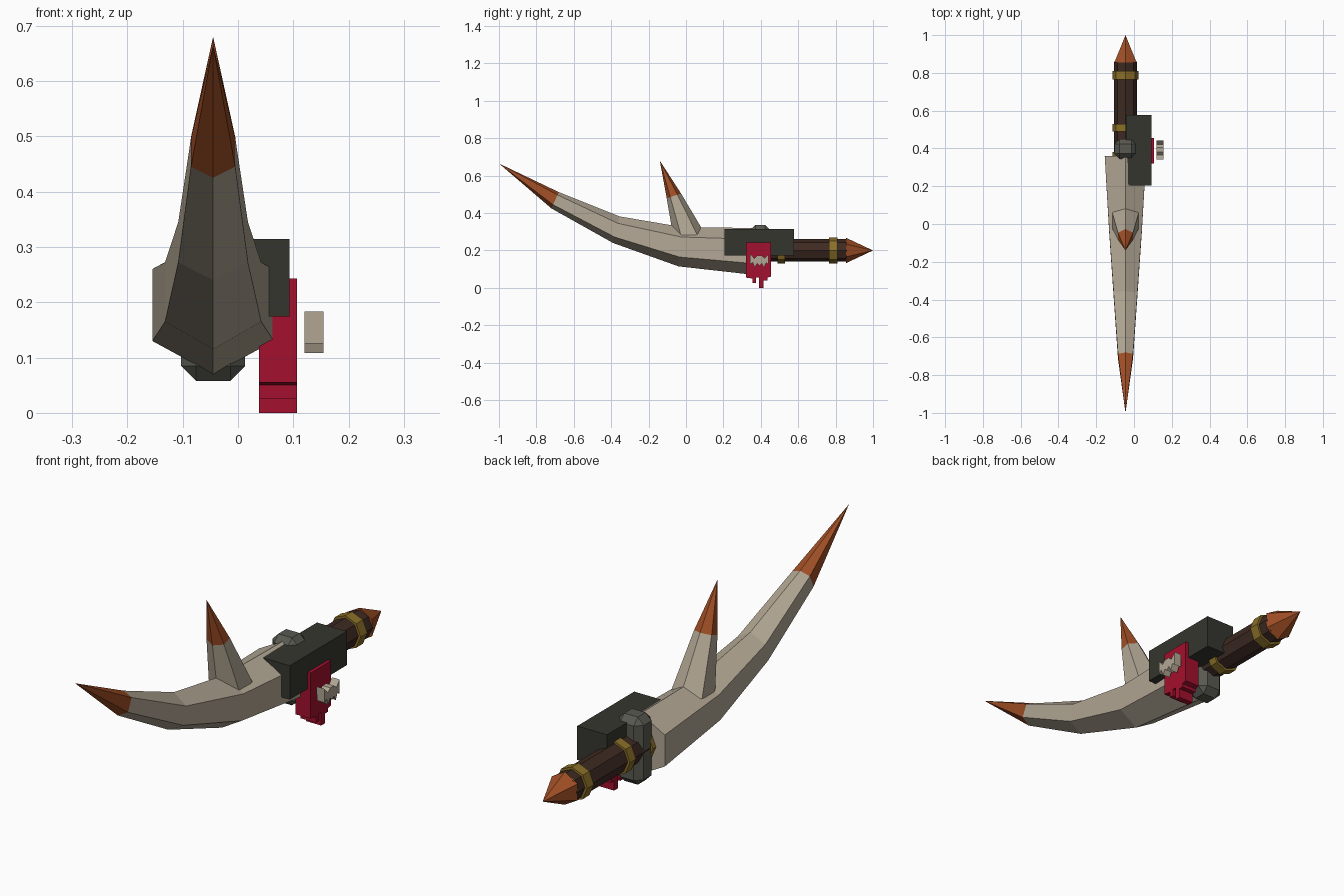
import bpy, bmesh, math

cube = bpy.data.objects.get("Cube")
if cube:
    bpy.data.objects.remove(cube, do_unlink=True)

AXIS_X, GRIP_Z = -0.045, 0.2


def material(name, rgb):
    m = bpy.data.materials.new(name)
    m.use_nodes = True
    m.diffuse_color = (*rgb, 1)
    m.node_tree.nodes["Principled BSDF"].inputs["Base Color"].default_value = (*rgb, 1)
    return m


bone = material("bone", (0.45, 0.39, 0.30))
rust = material("rust orange", (0.35, 0.077, 0.019))
wood = material("dark wood", (0.048, 0.023, 0.016))
gold = material("old gold", (0.26, 0.16, 0.022))
iron = material("dark iron", (0.036, 0.036, 0.028))
steel = material("grey steel", (0.10, 0.10, 0.083))
red = material("red cloth", (0.37, 0.005, 0.026))


def finish(name, bm, mats):
    bmesh.ops.recalc_face_normals(bm, faces=bm.faces)
    mesh = bpy.data.meshes.new(name)
    bm.to_mesh(mesh)
    bm.free()
    for m in mats:
        mesh.materials.append(m)
    obj = bpy.data.objects.new(name, mesh)
    bpy.context.collection.objects.link(obj)
    return obj


def loft(name, rings, mats, tip=None):
    """Skin the rings; the last stretch, to the tip, takes the last material."""
    bm = bmesh.new()
    loops = [[bm.verts.new(p) for p in ring] for ring in rings]
    n = len(loops[0])
    for a, b in zip(loops, loops[1:]):
        for i in range(n):
            j = (i + 1) % n
            bm.faces.new((a[i], a[j], b[j], b[i]))
    bm.faces.new(loops[0])
    if tip:
        point = bm.verts.new(tip)
        for i in range(n):
            f = bm.faces.new((loops[-1][i], loops[-1][(i + 1) % n], point))
            f.material_index = len(mats) - 1
    else:
        bm.faces.new(loops[-1])
    return finish(name, bm, mats)


def round_ring(y, radius, sides):
    """Ring about the grip axis with a corner at the top."""
    return [(AXIS_X + radius * math.sin(math.tau * i / sides), y,
             GRIP_Z + radius * math.cos(math.tau * i / sides)) for i in range(sides)]


def box(name, lo, hi, mat, bevel=0):
    bm = bmesh.new()
    bmesh.ops.create_cube(bm, size=1)
    for v in bm.verts:
        v.co = [(a + b) / 2 + c * (b - a) for a, b, c in zip(lo, hi, v.co)]
    if bevel:
        bmesh.ops.bevel(bm, geom=bm.edges[:], offset=bevel, segments=1, affect='EDGES')
    return finish(name, bm, [mat])


def plate(name, outline, x0, x1, mat):
    """Extrude a side outline of (y, z) points along x."""
    bm = bmesh.new()
    face = bm.faces.new([bm.verts.new((x0, y, z)) for y, z in outline])
    out = bmesh.ops.extrude_face_region(bm, geom=[face])["geom"]
    for v in out:
        if isinstance(v, bmesh.types.BMVert):
            v.co.x = x1
    return finish(name, bm, [mat])


# Curved blade: hexagon sections (y bottom, y top, half width, four heights)
def blade_ring(yb, yt, w, bottom, low, high, top):
    def y(z):
        return yb + (yt - yb) * (z - bottom) / (top - bottom)
    pts = [(0, bottom), (w, low), (w, high), (0, top), (-w, high), (-w, low)]
    return [(AXIS_X + x, y(z), z) for x, z in pts]


loft("blade", [
    blade_ring(0.36, 0.36, 0.11, 0.07, 0.13, 0.26, 0.32),
    blade_ring(-0.04, -0.02, 0.087, 0.115, 0.165, 0.272, 0.325),
    blade_ring(-0.39, -0.355, 0.063, 0.24, 0.272, 0.345, 0.382),
    blade_ring(-0.72, -0.68, 0.04, 0.425, 0.445, 0.497, 0.512),
], [bone, rust], (AXIS_X, -1, 0.665))


# Spike on the blade's back
def spike_ring(y, z, length, width, tilt):
    pts = [(0, length), (width, length / 2), (width, -length / 2),
           (0, -length), (-width, -length / 2), (-width, length / 2)]
    return [(AXIS_X + x, y + d, z + d * tilt) for x, d in pts]


loft("spike", [spike_ring(0.017, 0.28, 0.085, 0.07, 0.1),
               spike_ring(-0.065, 0.492, 0.038, 0.04, 0.35)],
     [bone, rust], (AXIS_X, -0.14, 0.68))

# Grip with bands and pointed pommel
loft("grip", [round_ring(0.35, 0.06, 8), round_ring(0.86, 0.06, 8)], [wood])
for i, (y, half) in enumerate([(0.37, 0.01), (0.51, 0.02), (0.787, 0.022)]):
    loft(f"grip_band_{i + 1}",
         [round_ring(y - half, 0.07, 8), round_ring(y + half, 0.07, 8)], [gold])
loft("pommel_spike", [round_ring(0.855, 0.068, 6)], [rust], (AXIS_X, 1, GRIP_Z))

# Guard and side block
box("guard", (-0.103, 0.345, 0.058), (0.013, 0.45, 0.337), steel, 0.027)
box("side_block", (-0.043, 0.205, 0.174), (0.093, 0.577, 0.314), iron)

# Torn cloth strip and the bone clasp hung on it
plate("cloth", [(0.32, 0.243), (0.32, 0.055), (0.355, 0.05), (0.355, 0.025),
                (0.375, 0.025), (0.375, 0.055), (0.39, 0.055), (0.39, 0),
                (0.415, 0), (0.415, 0.04), (0.435, 0.04), (0.435, 0.055),
                (0.455, 0.06), (0.455, 0.243)], 0.038, 0.107, red)
plate("bone_clasp", [(0.342, 0.183), (0.343, 0.125), (0.357, 0.135), (0.368, 0.108),
                     (0.38, 0.13), (0.393, 0.118), (0.405, 0.13), (0.417, 0.108),
                     (0.428, 0.135), (0.441, 0.125), (0.442, 0.183), (0.42, 0.158),
                     (0.405, 0.172), (0.38, 0.172), (0.365, 0.158)], 0.12, 0.155, bone)
